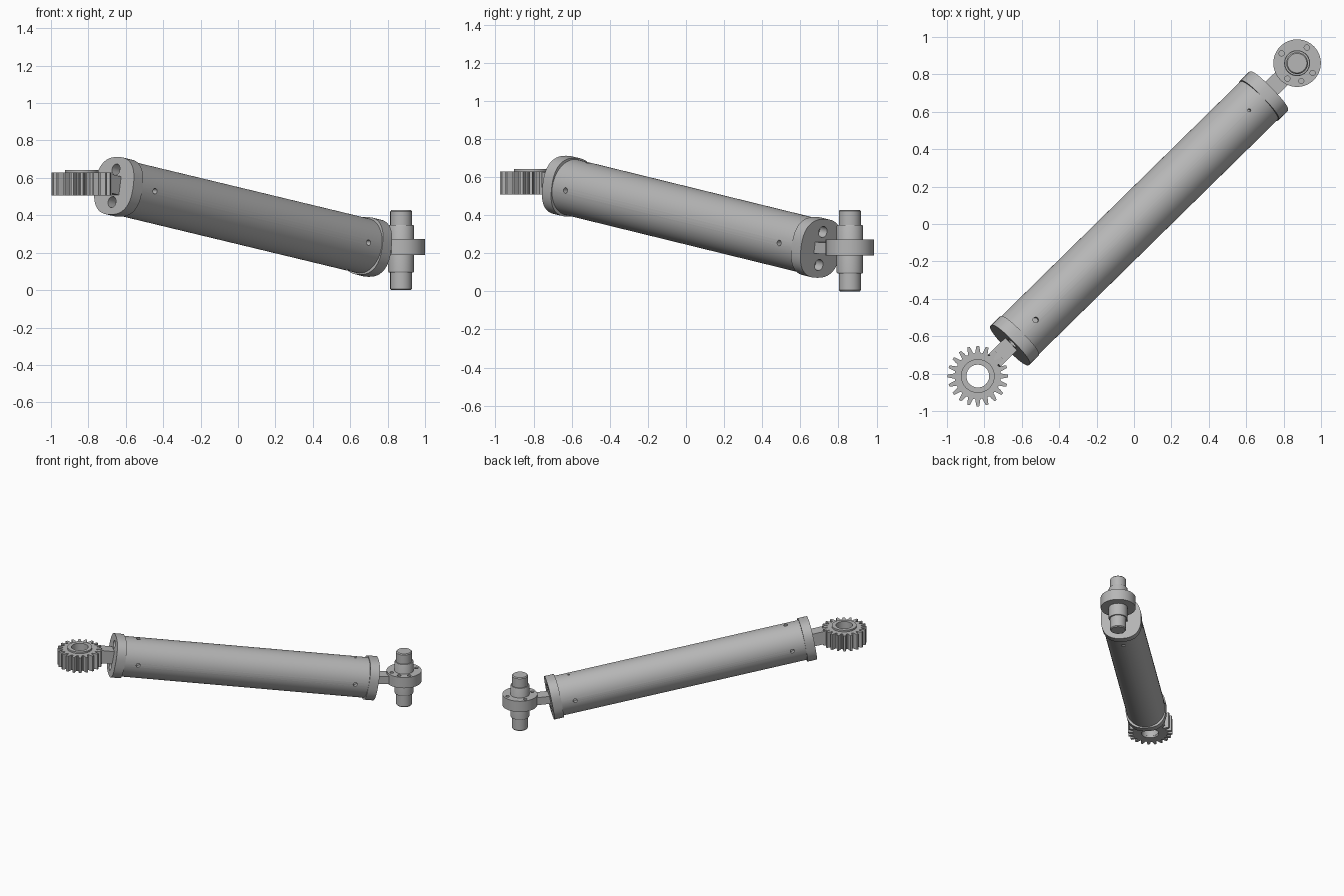
import bpy
import bmesh
from math import sin, cos, tau, radians, copysign
from mathutils import Matrix, Vector

if "Cube" in bpy.data.objects:
    bpy.data.objects.remove(bpy.data.objects["Cube"], do_unlink=True)

steel = bpy.data.materials.new("light_grey_steel")
steel.use_nodes = True
grey = (0.47, 0.47, 0.47, 1)
steel.diffuse_color = grey
steel.node_tree.nodes["Principled BSDF"].inputs["Base Color"].default_value = grey

# Key positions: body end centres, gear centre and pivot pin centre
BODY_START = Vector((-0.663, -0.648, 0.558))
BODY_END = Vector((0.718, 0.708, 0.225))
GEAR = Vector((-0.835, -0.813, 0))
PIN = Vector((0.872, 0.86, 0))


def frame(start, end):
    """Matrix with local z from start to end, local x level, local y upward."""
    z = (end - start).normalized()
    x = Vector((0, 0, 1)).cross(z).normalized()
    y = z.cross(x)
    m = Matrix((x, y, z)).transposed().to_4x4()
    m.translation = start
    return m


def make(name, bm, matrix):
    bmesh.ops.recalc_face_normals(bm, faces=bm.faces)
    mesh = bpy.data.meshes.new(name)
    bm.to_mesh(mesh)
    bm.free()
    obj = bpy.data.objects.new(name, mesh)
    obj.matrix_world = matrix
    bpy.context.collection.objects.link(obj)
    mesh.materials.append(steel)
    return obj


def loft(name, rings, matrix, hollow=False):
    """Skin a list of rings; hollow joins last to first, else ends are capped."""
    bm = bmesh.new()
    loops = [[bm.verts.new(p) for p in ring] for ring in rings]
    pairs = list(zip(loops, loops[1:]))
    if hollow:
        pairs.append((loops[-1], loops[0]))
    else:
        bm.faces.new(loops[0])
        bm.faces.new(loops[-1])
    n = len(loops[0])
    for a, b in pairs:
        for i in range(n):
            j = (i + 1) % n
            bm.faces.new((a[i], a[j], b[j], b[i]))
    return make(name, bm, matrix)


def circle(r, z, n=64):
    return [(r * cos(tau * i / n), r * sin(tau * i / n), z) for i in range(n)]


def oval(rx, ry, z, power=2.0, n=64):
    """Ellipse, squarer as power rises."""
    def f(v):
        return copysign(abs(v) ** (2 / power), v)
    return [(rx * f(cos(tau * i / n)), ry * f(sin(tau * i / n)), z) for i in range(n)]


def drill(obj, holes):
    """Cut blind round holes given as (centre, direction, radius, depth), in local space."""
    bm = bmesh.new()
    for centre, direction, r, depth in holes:
        rot = Vector(direction).to_track_quat("Z", "Y").to_matrix().to_4x4()
        bmesh.ops.create_cone(bm, cap_ends=True, segments=20, radius1=r, radius2=r,
                              depth=2 * depth, matrix=Matrix.Translation(centre) @ rot)
    cutter = make("hole_cutter", bm, obj.matrix_world.copy())
    cutter.hide_render = True
    mod = obj.modifiers.new("holes", "BOOLEAN")
    mod.object = cutter
    mod.solver = "EXACT"
    bpy.context.view_layer.update()
    deps = bpy.context.evaluated_depsgraph_get()
    mesh = bpy.data.meshes.new_from_object(obj.evaluated_get(deps))
    obj.modifiers.clear()
    obj.data = mesh
    bpy.data.objects.remove(cutter, do_unlink=True)


def tongue(name, start, end, width, height):
    """Flat bar between two points."""
    bm = bmesh.new()
    length = (end - start).length
    bmesh.ops.create_cube(bm, size=1, matrix=Matrix.Translation((0, 0, length / 2))
                          @ Matrix.Diagonal((width, height, length, 1)))
    return make(name, bm, frame(start, end))


parts = []
body = frame(BODY_START, BODY_END)
length = (BODY_END - BODY_START).length
cap_len = 0.07

# Main tube with small screw holes near each end
tube_rx, tube_ry = 0.143, 0.149
tube = loft("main_tube", [oval(tube_rx, tube_ry, z) for z in (cap_len - 0.005, length - cap_len + 0.005)], body)
holes = []
for z in (0.17, length - 0.17):
    for sx, sy in ((1, 0), (-1, 0), (0, 1)):
        r = 0.008 if sy and z > 1 else 0.015
        holes.append(((sx * tube_rx, sy * tube_ry, z), (sx, sy, 0), r, 0.03))
holes.append(((0, -tube_ry, length - 0.17), (0, -1, 0), 0.015, 0.03))
drill(tube, holes)
parts.append(tube)

# End caps with two round ports each
for name, z0, z1 in (("gear_end_cap", 0, cap_len), ("pin_end_cap", length, length - cap_len)):
    cap = loft(name, [oval(0.147, 0.156, z, 2.5) for z in (z0, z1)], body)
    drill(cap, [((0, s * 0.088, z0), (0, 0, 1), 0.03, 0.055) for s in (1, -1)])
    parts.append(cap)

# Tongues joining the body to the gear and the pin
axis = (BODY_END - BODY_START).normalized()
parts.append(tongue("gear_tongue", BODY_START + axis * 0.03, BODY_START - axis * 0.125, 0.092, 0.1))
parts.append(tongue("pin_tongue", BODY_END - axis * 0.03, PIN + Vector((-0.04, -0.04, 0.222)), 0.095, 0.06))

# Gear: each tooth is a short radius profile swept round the rim
TEETH = 20
tooth = ((-0.5, 0.122), (-0.34, 0.126), (-0.25, 0.142), (-0.14, 0.162),
         (0.14, 0.162), (0.25, 0.142), (0.34, 0.126))
rim = [(tau * (t + s + 0.0) / TEETH, r) for t in range(TEETH) for s, r in tooth]


def gear_ring(z, radius=None):
    return [((radius or r) * cos(a), (radius or r) * sin(a), z) for a, r in rim]


bottom, top, bore = 0.507, 0.63, 0.062
parts.append(loft("gear", [gear_ring(bottom), gear_ring(top), gear_ring(top, bore),
                           gear_ring(bottom, bore)], Matrix.Translation(GEAR), True))
parts.append(loft("gear_hub", [circle(0.09, 0.52), circle(0.09, 0.643), circle(bore - 0.001, 0.643),
                               circle(bore - 0.001, 0.52)], Matrix.Translation(GEAR), True))

# Stepped pivot pin with chamfered tips
profile = ((0.052, 0), (0.058, 0.007), (0.058, 0.095), (0.066, 0.095), (0.069, 0.1),
           (0.069, 0.342), (0.066, 0.348), (0.058, 0.348), (0.058, 0.421), (0.052, 0.428))
parts.append(loft("pivot_pin", [circle(r, z) for r, z in profile], Matrix.Translation(PIN)))

# Round flange with bolt holes on its top
flange = loft("pin_flange", [circle(0.127, 0.187), circle(0.127, 0.273)], Matrix.Translation(PIN))
drill(flange, [((0.098 * cos(radians(a)), 0.098 * sin(radians(a)), 0.273), (0, 0, 1), 0.014, 0.025)
               for a in (58, 148, 238, 283, 328)])
parts.append(flange)

# Smooth the round sides, keep the edges sharp
bpy.ops.object.select_all(action="DESELECT")
for obj in parts:
    obj.select_set(True)
bpy.context.view_layer.objects.active = parts[0]
bpy.ops.object.shade_smooth_by_angle(angle=radians(30))
